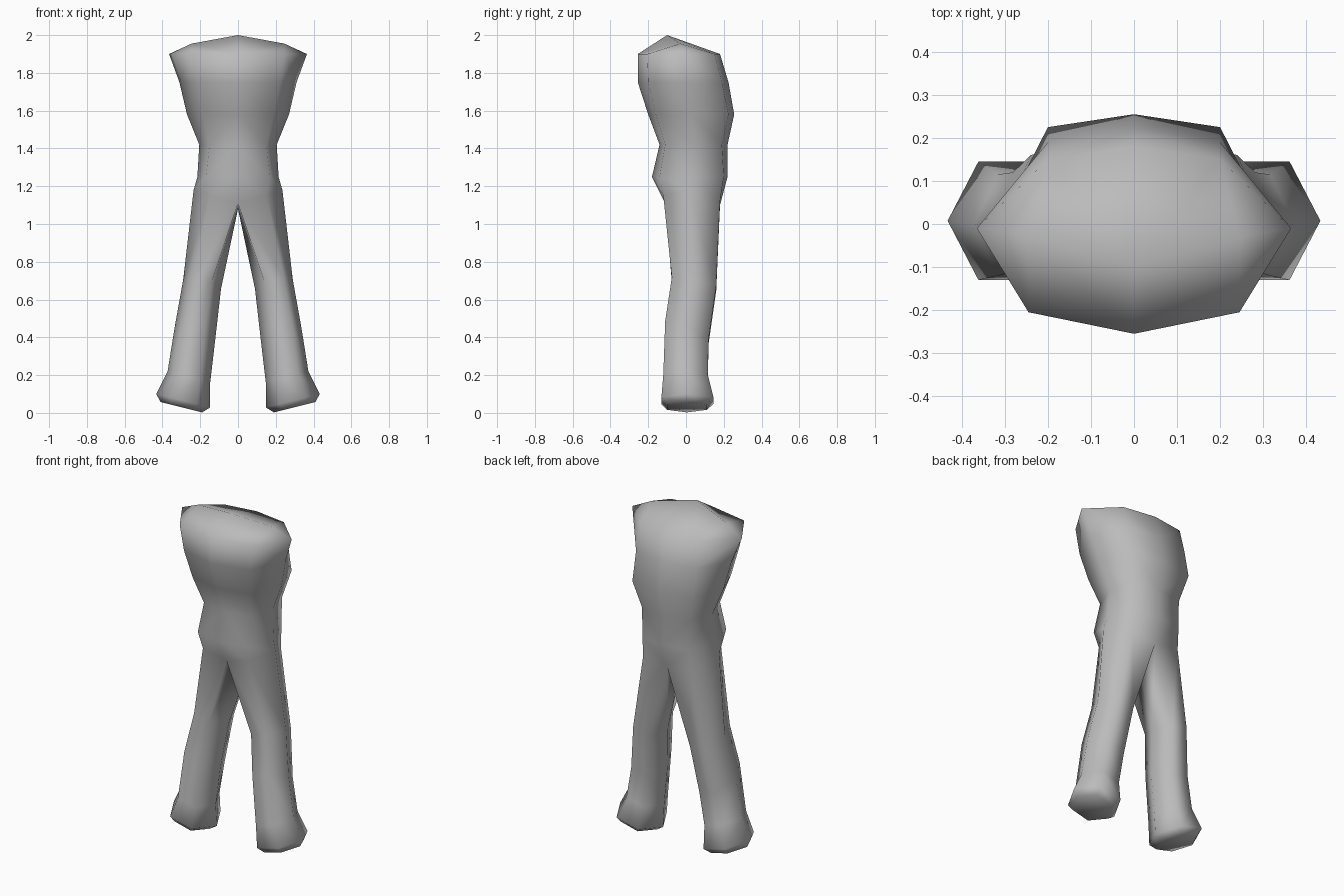
import bpy
import bmesh

default_cube = bpy.data.objects.get("Cube")
if default_cube:
    bpy.data.objects.remove(default_cube, do_unlink=True)


def make_material(name, colour):
    material = bpy.data.materials.new(name)
    material.use_nodes = True
    material.diffuse_color = colour
    material.node_tree.nodes["Principled BSDF"].inputs["Base Color"].default_value = colour
    return material


bm = bmesh.new()


def torso_row(z, front, front_corner, side, back_corner, back):
    """Half ring of five points, from the front centre round to the back centre."""
    outline = [(0, front), front_corner, side, back_corner, (0, back)]
    return [bm.verts.new((x, y, z)) for x, y in outline]


def leg_ring(x, z, radius, front, back, tilt=0.25, lean=0.0):
    """Six-sided ring, in the same order as the hip opening, tilted outwards."""
    middle = (front + back) / 2
    half = radius / 2
    outline = [(-half, front), (half, front), (radius, middle),
               (half, back), (-half, back), (-radius, middle)]
    return [bm.verts.new((x + dx, y, z + tilt * dx + lean * y)) for dx, y in outline]


def bridge(upper, lower, closed):
    count = len(upper)
    for i in range(count if closed else count - 1):
        j = (i + 1) % count
        bm.faces.new((upper[i], lower[i], lower[j], upper[j]))


# Torso from shoulders down to the hips
torso = [
    torso_row(1.9, -.255, (.245, -.205), (.365, -.01), (.2, .15), .18),
    torso_row(1.75, -.255, (.22, -.2), (.31, .01), (.2, .19), .225),
    torso_row(1.58, -.2, (.19, -.16), (.27, .03), (.2, .225), .255),
    torso_row(1.42, -.14, (.15, -.11), (.205, .04), (.16, .19), .22),
    torso_row(1.25, -.18, (.17, -.14), (.215, .03), (.15, .2), .22),
]

# Leg opening: the half hip ring plus the crotch point
hip = [bm.verts.new(p) for p in (
    (0, -.11, 1.11), (.15, -.12, 1.15), (.235, .02, 1.18),
    (.16, .18, 1.12), (0, .18, 1.1), (0, .03, 1.08))]
for upper, lower in zip(torso, torso[1:] + [hip[:5]]):
    bridge(upper, lower, closed=False)

# Shallow domed top between the shoulders
front, front_corner, side, back_corner, back = torso[0]
crown = bm.verts.new((0, -.1, 2))
shoulder = bm.verts.new((.245, -.03, 1.955))
for face in ((front, front_corner, shoulder, crown),
             (front_corner, side, shoulder),
             (side, back_corner, shoulder),
             (crown, shoulder, back_corner, back)):
    bm.faces.new(face)

# Leg, ankle and flared foot
leg = [
    hip,
    leg_ring(.19, .69, .1, -.075, .16, lean=-.2),
    leg_ring(.227, .43, .108, -.11, .12, lean=-.4),
    leg_ring(.26, .19, .113, -.12, .115),
    leg_ring(.29, .065, .143, -.13, .145),
    leg_ring(.3, .03, .11, -.1, .11),
]
for upper, lower in zip(leg, leg[1:]):
    bridge(upper, lower, closed=True)
bm.faces.new(leg[-1])

bmesh.ops.recalc_face_normals(bm, faces=bm.faces)
for face in bm.faces:
    face.smooth = True

mesh = bpy.data.meshes.new("torso_and_legs")
bm.to_mesh(mesh)
bm.free()
mesh.materials.append(make_material("plain grey", (0.5, 0.5, 0.5, 1)))
body = bpy.data.objects.new("torso_and_legs", mesh)
bpy.context.collection.objects.link(body)

# The other half of the body
mirror = body.modifiers.new("Mirror", 'MIRROR')
mirror.use_clip = True
mirror.merge_threshold = 0.001
